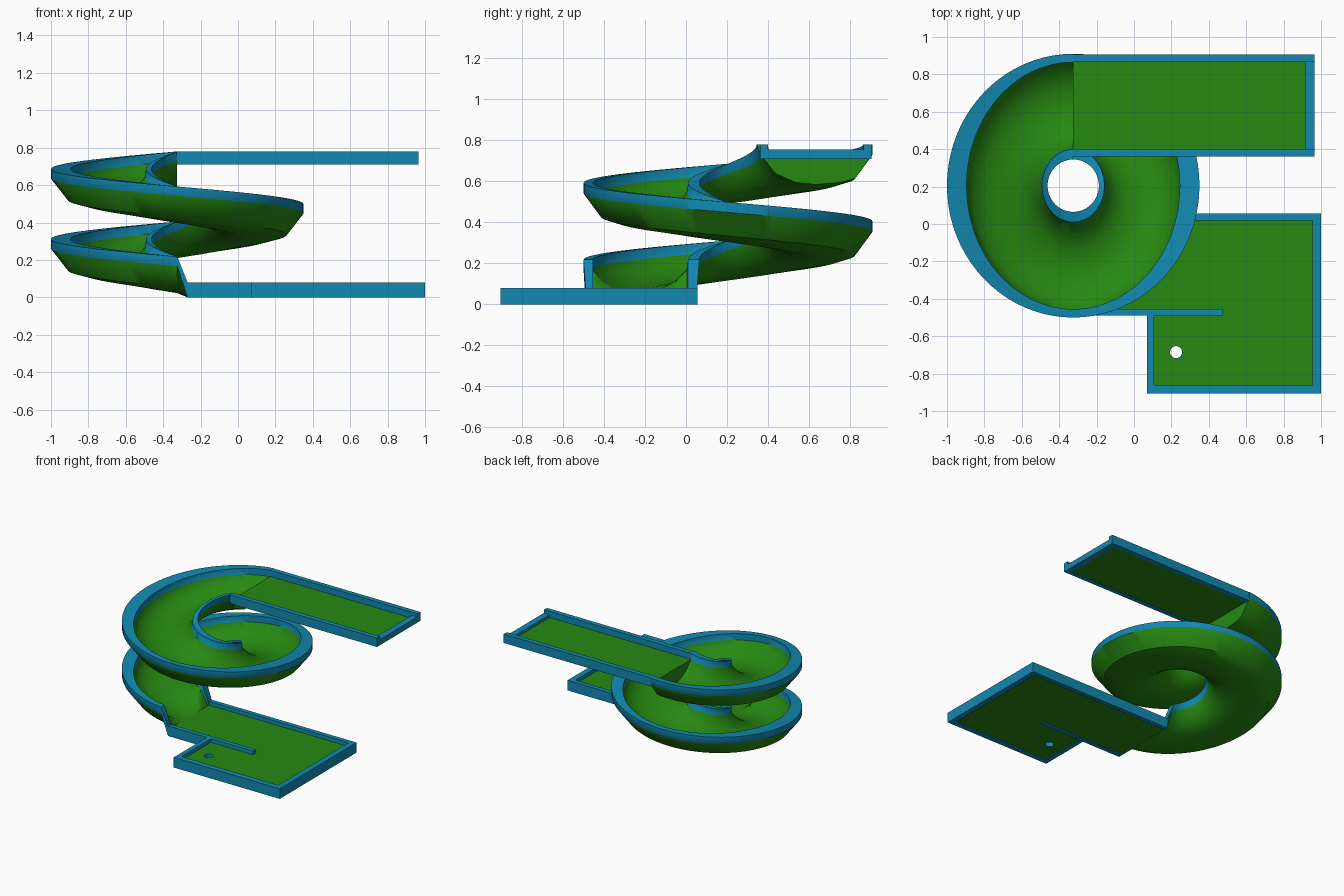
import bpy, bmesh, math

if "Cube" in bpy.data.objects:
    bpy.data.objects.remove(bpy.data.objects["Cube"])


def material(name, rgb):
    m = bpy.data.materials.new(name)
    m.diffuse_color = (*rgb, 1)
    m.use_nodes = True
    m.node_tree.nodes["Principled BSDF"].inputs["Base Color"].default_value = m.diffuse_color
    return m


GREEN = material("turf green", (0.02, 0.25, 0.006))
BLUE = material("rim blue", (0.006, 0.25, 0.44))


def add_object(name, bm, mats):
    bmesh.ops.recalc_face_normals(bm, faces=bm.faces)
    me = bpy.data.meshes.new(name)
    bm.to_mesh(me)
    bm.free()
    for m in mats:
        me.materials.append(m)
    ob = bpy.data.objects.new(name, me)
    bpy.context.collection.objects.link(ob)
    return ob


def box(name, x, y, z, mat):
    bm = bmesh.new()
    bmesh.ops.create_cube(bm, size=1)
    for v in bm.verts:
        for i, (a, b) in enumerate((x, y, z)):
            v.co[i] = a if v.co[i] < 0 else b
    return add_object(name, bm, [mat])


# Spiral trough: closed section (x radius, y radius, height below rim)
CX, CY, TOP, PITCH, STEPS = -0.325, 0.205, 0.78, 0.375, 120
section = [
    (.675, .705, 0), (.675, .705, -.05), (.585, .62, -.165), (.5, .55, -.185),
    (.38, .43, -.195), (.28, .33, -.185), (.2, .23, -.14), (.15, .16, -.05),
    (.137, .14, 0), (.167, .195, 0), (.172, .2, -.05), (.225, .26, -.115),
    (.29, .335, -.155), (.38, .43, -.165), (.47, .53, -.155), (.54, .62, -.1),
    (.57, .66, -.05), (.57, .66, 0)]
n = len(section)
blue_strips = {0, 7, 8, 9, 16, 17}

bm = bmesh.new()
rings = []
for i in range(STEPS + 1):
    t = 1.5 * i / STEPS
    a = math.pi / 2 + t * math.tau
    rings.append([bm.verts.new((CX + rx * math.cos(a), CY + ry * math.sin(a),
                                TOP - PITCH * t + z)) for rx, ry, z in section])
# last ring: flattens into the square channel of the lower deck
last = []
for j, (rx, ry, z) in enumerate(section):
    lo, hi = (.15, .695) if j < 9 else (.185, .66)
    h = .08 if z == 0 else (0 if j < 9 else .05)
    last.append(bm.verts.new((-.27, CY - min(max(ry, lo), hi), h)))
rings.append(last)
for r0, r1 in zip(rings, rings[1:]):
    for j in range(n):
        k = (j + 1) % n
        f = bm.faces.new((r0[j], r0[k], r1[k], r1[j]))
        f.material_index = 1 if j in blue_strips else 0
# upper end: shell edge and the step below the upper ramp
bm.faces.new(rings[0])
bm.faces.new(last)
trough = add_object("spiral_trough", bm, [GREEN, BLUE])
for p in trough.data.polygons:
    p.use_smooth = True
trough.data.set_sharp_from_angle(angle=math.radians(38))

bm = bmesh.new()
bm.faces.new([bm.verts.new((CX, CY + ry, TOP + z)) for _, ry, z in section[10:17]])
add_object("step_face", bm, [GREEN])

# Upper ramp
box("upper_floor", (-.325, .92), (.39, .88), (.712, .732), GREEN)
box("upper_inner_wall", (-.325, .965), (.362, .4), (.71, .78), BLUE)
box("upper_outer_wall", (-.325, .965), (.867, .905), (.71, .78), BLUE)
box("upper_end_lip", (.915, .965), (.4, .867), (.71, .755), BLUE)

# Lower deck floors and walls
box("lower_floor", (-.27, .96), (-.456, .025), (.006, .05), GREEN)
hole_floor = box("hole_floor", (.1, .96), (-.865, -.456), (.006, .05), GREEN)
for name, x, y in [
        ("back_wall", (-.27, 1.0), (.02, .055)),
        ("right_wall", (.955, 1.0), (-.86, .02)),
        ("front_wall", (.07, 1.0), (-.905, -.86)),
        ("left_wall", (.07, .107), (-.86, -.49)),
        ("divider_wall", (-.27, .475), (-.49, -.455))]:
    box(name, x, y, (0, .08), BLUE)

# Ball hole cut through the floor, with a lining
HX, HY, R = .225, -.685, .036
bm = bmesh.new()
bmesh.ops.create_cone(bm, cap_ends=True, segments=32, radius1=R, radius2=R, depth=.2)
cutter = add_object("hole_cutter", bm, [GREEN])
cutter.location = (HX, HY, .03)
cutter.hide_render = True
cutter.hide_viewport = True
mod = hole_floor.modifiers.new("hole", 'BOOLEAN')
mod.operation = 'DIFFERENCE'
mod.object = cutter

bm = bmesh.new()
prev = None
loops = [[bm.verts.new((HX + r * math.cos(k * math.tau / 32),
                        HY + r * math.sin(k * math.tau / 32), z)) for k in range(32)]
         for r, z in ((R, .006), (R, .05), (R - .004, .05), (R - .004, .006))]
for q in range(4):
    a, b = loops[q], loops[(q + 1) % 4]
    for k in range(32):
        m = (k + 1) % 32
        bm.faces.new((a[k], a[m], b[m], b[k]))
add_object("hole_lining", bm, [BLUE])
